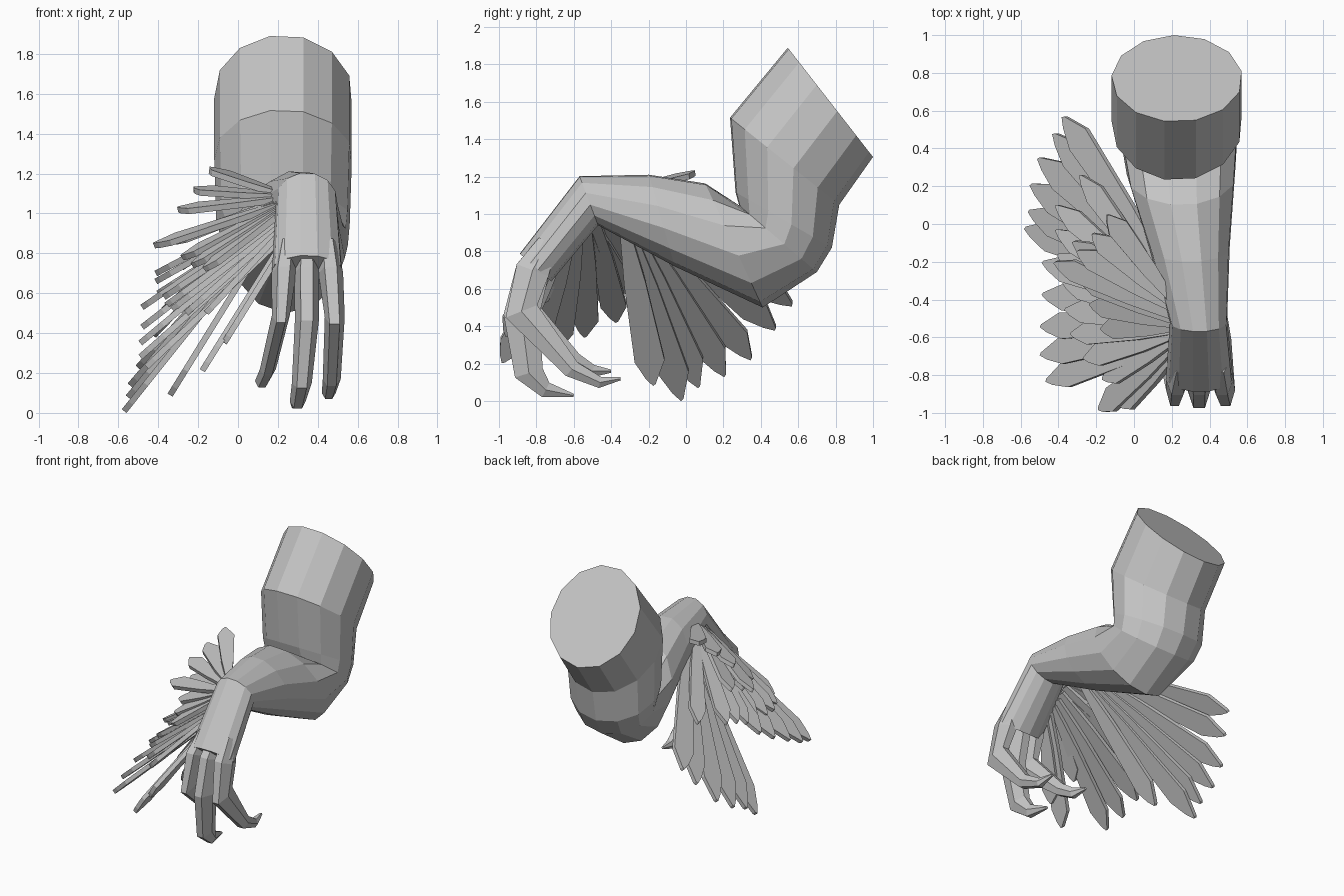
import bpy, bmesh, math
from mathutils import Vector, Matrix

grey = bpy.data.materials.new("grey")
grey.diffuse_color = (0.56, 0.56, 0.56, 1)


def finish(bm, name):
    bmesh.ops.recalc_face_normals(bm, faces=bm.faces)
    me = bpy.data.meshes.new(name)
    bm.to_mesh(me)
    bm.free()
    me.materials.append(grey)
    ob = bpy.data.objects.new(name, me)
    bpy.context.collection.objects.link(ob)
    return ob


def loft(name, rings):
    """Skin a list of equal-length point rings and cap both ends."""
    bm = bmesh.new()
    rows = [[bm.verts.new(p) for p in r] for r in rings]
    n = len(rows[0])
    for a, b in zip(rows, rows[1:]):
        for i in range(n):
            j = (i + 1) % n
            bm.faces.new((a[i], a[j], b[j], b[i]))
    bm.faces.new(rows[0])
    bm.faces.new(rows[-1][::-1])
    return finish(bm, name)


def oval(y0, z0, y1, z1, x0, x1, n=13, phase=-0.17):
    """Ring spanning two side-profile points and an x range."""
    c = Vector(((x0 + x1) / 2, (y0 + y1) / 2, (z0 + z1) / 2))
    ax = Vector(((x1 - x0) / 2, 0, 0))
    up = Vector((0, (y0 - y1) / 2, (z0 - z1) / 2))
    return [c + ax * math.cos(t) + up * math.sin(t)
            for t in (phase + 2 * math.pi * i / n for i in range(n))]


# Arm: upper arm, bent elbow, forearm, wrist and palm
loft("arm", [oval(*r) for r in (
    (0.54, 1.895, 1.00, 1.305, -0.12, 0.575),
    (0.23, 1.52, 0.82, 1.05, -0.12, 0.575),
    (0.26, 1.12, 0.78, 0.82, -0.11, 0.565),
    (0.28, 1.05, 0.70, 0.69, -0.08, 0.555),
    (0.10, 1.17, 0.41, 0.50, -0.04, 0.54),
    (-0.20, 1.215, -0.06, 0.72, 0.08, 0.51),
    (-0.57, 1.205, -0.47, 0.94, 0.19, 0.495),
    (-0.89, 0.79, -0.72, 0.64, 0.17, 0.525))])


def finger(name, path):
    """Six-sided tapered sweep through (x, y, z, half width, half depth)."""
    pts = [Vector(p[:3]) for p in path]
    rings = []
    for i, p in enumerate(path):
        d = pts[min(i + 1, len(pts) - 1)] - pts[max(i - 1, 0)]
        side = Vector((1, 0, 0))
        up = d.cross(side).normalized()
        rings.append([pts[i] + side * p[3] * math.cos(t) + up * p[4] * math.sin(t)
                      for t in (math.pi * k / 3 for k in range(6))])
    loft(name, rings)


# Clawed fingers, each growing out of the palm
finger("inner_finger", (
    (0.25, -0.74, 0.85, 0.05, 0.06), (0.23, -0.82, 0.70, 0.062, 0.105),
    (0.215, -0.88, 0.49, 0.045, 0.105),
    (0.15, -0.60, 0.22, 0.04, 0.05), (0.12, -0.50, 0.16, 0.035, 0.04),
    (0.10, -0.40, 0.16, 0.01, 0.01)))
finger("middle_finger", (
    (0.345, -0.74, 0.85, 0.05, 0.06), (0.345, -0.82, 0.70, 0.062, 0.105),
    (0.345, -0.88, 0.46, 0.06, 0.11),
    (0.32, -0.84, 0.15, 0.05, 0.09), (0.30, -0.75, 0.06, 0.04, 0.05),
    (0.28, -0.60, 0.03, 0.012, 0.01)))
finger("outer_finger", (
    (0.45, -0.74, 0.85, 0.05, 0.06), (0.465, -0.82, 0.70, 0.062, 0.105),
    (0.485, -0.88, 0.48, 0.05, 0.105),
    (0.47, -0.61, 0.17, 0.045, 0.055), (0.455, -0.46, 0.10, 0.035, 0.035),
    (0.44, -0.35, 0.12, 0.01, 0.01)))


def feather(name, root, tip, width, tilt, thick=0.03):
    """Flat pointed blade with its width lying towards the y axis."""
    root, tip = Vector(root), Vector(tip)
    length = (tip - root).length
    d = (tip - root) / length
    y = Vector((0, 1, 0))
    w = Matrix.Rotation(tilt, 3, d) @ (y - d * d.y).normalized()
    n = d.cross(w) * thick / 2
    outline = ((0, -0.16), (0.35, -0.36), (0.84, -0.5), (0.95, -0.24), (1, -0.04),
               (0.99, 0.06), (0.85, 0.5), (0.35, 0.36), (0, 0.16))
    ring = [root + d * u * length + w * v * width for u, v in outline]
    loft(name, [[p - n for p in ring], [p + n for p in ring]])


def fan(name, roots, tips, width, tilt=0.0):
    """Feathers whose roots run evenly between two points."""
    a, b = Vector(roots[0]), Vector(roots[1])
    for i, t in enumerate(tips):
        feather(f"{name}_{i + 1}", a.lerp(b, i / (len(tips) - 1)), t, width, tilt)


# Long rear feathers under the forearm
fan("long_feather", ((0.18, -0.33, 0.93), (0.15, -0.22, 1.00)), (
    (-0.34, -0.17, 0.09), (-0.57, -0.02, 0.01), (-0.55, 0.07, 0.08), (-0.54, 0.21, 0.14),
    (-0.50, 0.35, 0.23), (-0.42, 0.48, 0.39), (-0.37, 0.57, 0.52)), 0.16)
# Feathers along the hand
fan("hand_feather", ((0.21, -0.70, 0.80), (0.21, -0.44, 1.00)), (
    (-0.07, -0.96, 0.35), (-0.18, -0.98, 0.21), (-0.46, -0.83, 0.23), (-0.49, -0.69, 0.28),
    (-0.49, -0.54, 0.35), (-0.48, -0.37, 0.43), (-0.48, -0.20, 0.53)), 0.14)
# Shorter layers above them
fan("middle_feather", ((0.21, -0.62, 0.90), (0.20, -0.40, 1.04)), (
    (-0.16, -0.82, 0.50), (-0.26, -0.71, 0.50), (-0.33, -0.58, 0.52), (-0.36, -0.45, 0.54),
    (-0.37, -0.31, 0.58), (-0.40, -0.16, 0.60), (-0.41, -0.03, 0.66), (-0.41, 0.10, 0.70),
    (-0.28, 0.26, 0.73)), 0.12)
fan("short_feather", ((0.21, -0.55, 1.00), (0.20, -0.40, 1.10)), (
    (-0.17, -0.55, 0.72), (-0.23, -0.42, 0.74), (-0.28, -0.29, 0.78), (-0.42, -0.20, 0.84),
    (-0.32, -0.09, 0.86), (-0.30, -0.14, 1.02), (-0.22, -0.05, 1.12), (-0.14, 0.05, 1.22)),
    0.115, -0.25)
